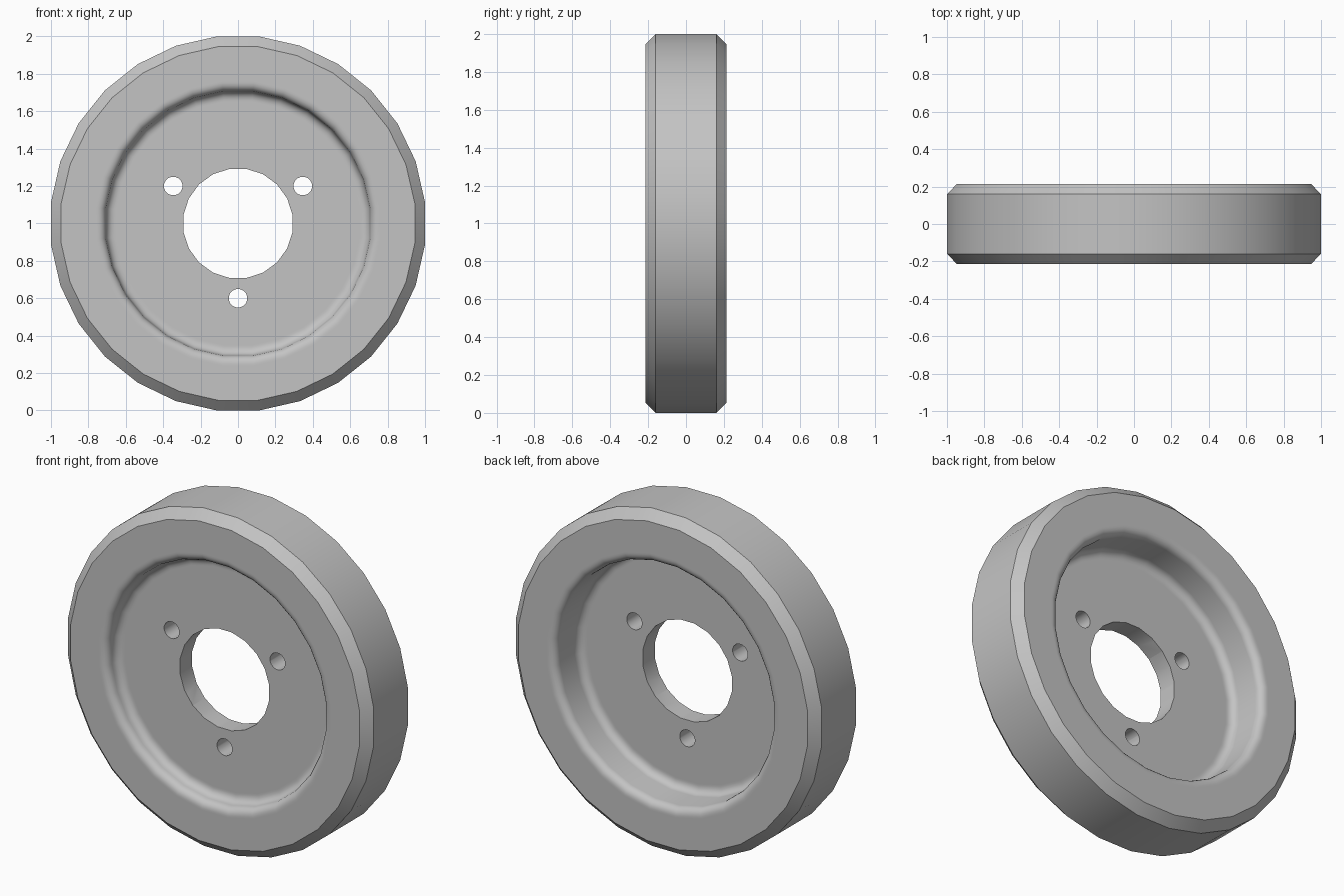
import bpy, bmesh
from math import sin, cos, pi, radians
from mathutils import Matrix, Vector

if "Cube" in bpy.data.objects:
    bpy.data.objects.remove(bpy.data.objects["Cube"], do_unlink=True)

SIDES = 28
RIM = 1 / cos(pi / SIDES)        # corner radius, so the flats touch the ground
HALF = 0.215                     # half width of the rim
CHAMFER = 0.055
WALL, FILLET = 0.71, 0.045       # recess wall and its rounded edges
WEB_FRONT, WEB_BACK = -0.125, -0.012

grey = bpy.data.materials.new("grey metal")
grey.use_nodes = True
grey.diffuse_color = (0.55, 0.55, 0.55, 1)
grey.node_tree.nodes["Principled BSDF"].inputs["Base Color"].default_value = (0.55, 0.55, 0.55, 1)


def add_object(name, bm):
    bmesh.ops.recalc_face_normals(bm, faces=bm.faces)
    mesh = bpy.data.meshes.new(name)
    bm.to_mesh(mesh)
    bm.free()
    mesh.materials.append(grey)
    obj = bpy.data.objects.new(name, mesh)
    bpy.context.collection.objects.link(obj)
    return obj


def side_profile(web, face):
    """Half profile (radius, y) from the axis out to the chamfer of one side."""
    d = 1 if face > web else -1
    pts = [(0, web), (WALL - FILLET - 0.01, web)]
    for i in range(6):                       # inner, hollow fillet
        a = radians(18 * i)
        pts.append((WALL - FILLET + FILLET * sin(a), web + d * FILLET * (1 - cos(a))))
    for i in range(6):                       # outer, rounded lip
        a = radians(18 * i)
        pts.append((WALL + FILLET * (1 - cos(a)), face - d * FILLET * (1 - sin(a))))
    pts.append((WALL + FILLET + 0.01, face))
    pts.append((RIM - CHAMFER, face))
    pts.append((RIM, face - d * CHAMFER))
    return pts


# Wheel body, turned about the y axis
bm = bmesh.new()
profile = side_profile(WEB_FRONT, -HALF) + side_profile(WEB_BACK, HALF)[::-1]
turn = Matrix.Rotation(pi / SIDES, 3, 'Y')
verts = [bm.verts.new(turn @ Vector((0, y, r))) for r, y in profile]
edges = [bm.edges.new(pair) for pair in zip(verts, verts[1:])]
bmesh.ops.spin(bm, geom=verts + edges, cent=(0, 0, 0), axis=(0, 1, 0),
               angle=2 * pi, steps=SIDES)
bmesh.ops.remove_doubles(bm, verts=bm.verts, dist=0.0005)
wheel = add_object("wheel", bm)
wheel.location.z = 1


# Cutters for the centre bore and the three bolt holes
def cut_hole(name, radius, sides, x, z):
    bm = bmesh.new()
    bmesh.ops.create_cone(bm, cap_ends=True, segments=sides, radius1=radius, radius2=radius,
                          depth=1, matrix=Matrix.Rotation(pi / 2, 4, 'X')
                          @ Matrix.Rotation(pi / sides, 4, 'Z'))
    cutter = add_object(name, bm)
    cutter.location = (x, 0, 1 + z)
    cutter.hide_render = True
    cutter.hide_set(True)
    mod = wheel.modifiers.new(name, 'BOOLEAN')
    mod.operation, mod.solver, mod.object = 'DIFFERENCE', 'EXACT', cutter
    return cutter


cutters = [cut_hole("bore_cutter", 0.295, 20, 0, 0)]
for i, angle in enumerate((30, 150, 270)):
    a = radians(angle)
    cutters.append(cut_hole(f"bolt_hole_cutter_{i + 1}", 0.05, 16, 0.4 * cos(a), 0.4 * sin(a)))

# Bake the holes, then smooth all but the sharp edges
bpy.context.view_layer.objects.active = wheel
wheel.select_set(True)
for mod in list(wheel.modifiers):
    bpy.ops.object.modifier_apply(modifier=mod.name)
for cutter in cutters:
    bpy.data.objects.remove(cutter, do_unlink=True)
bpy.ops.object.shade_smooth_by_angle(angle=radians(30))
